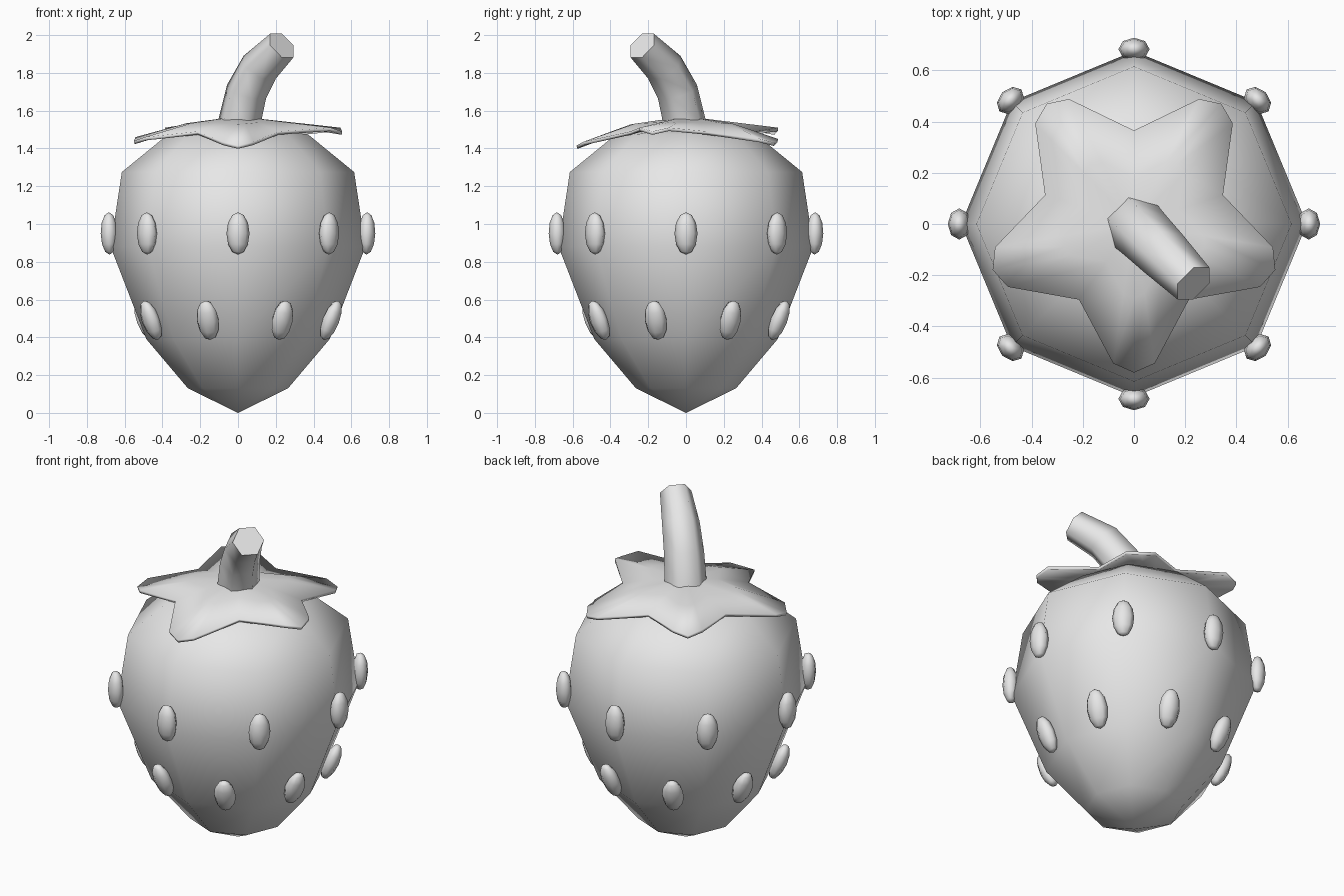
import bpy, bmesh, math
from mathutils import Vector, Matrix

if "Cube" in bpy.data.objects:
    bpy.data.objects.remove(bpy.data.objects["Cube"])

grey = bpy.data.materials.new("plain grey")
grey.diffuse_color = (0.8, 0.8, 0.8, 1)
grey.use_nodes = True
grey.node_tree.nodes["Principled BSDF"].inputs["Base Color"].default_value = grey.diffuse_color


def finish(bm, name, angle):
    bmesh.ops.recalc_face_normals(bm, faces=bm.faces)
    mesh = bpy.data.meshes.new(name)
    bm.to_mesh(mesh)
    bm.free()
    ob = bpy.data.objects.new(name, mesh)
    bpy.context.collection.objects.link(ob)
    mesh.materials.append(grey)
    bpy.ops.object.select_all(action='DESELECT')
    ob.select_set(True)
    bpy.context.view_layer.objects.active = ob
    bpy.ops.object.shade_smooth_by_angle(angle=math.radians(angle))
    return ob


def bridge(bm, a, b):
    n = len(a)
    for i in range(n):
        bm.faces.new((a[i], a[(i + 1) % n], b[(i + 1) % n], b[i]))


def fan(bm, ring, point):
    for i in range(len(ring)):
        bm.faces.new((ring[i], ring[(i + 1) % len(ring)], point))


# Fruit body: eight-sided lathe
bm = bmesh.new()
profile = [(0.265, 0.13), (0.485, 0.39), (0.675, 0.88), (0.615, 1.275), (0.37, 1.475)]
rings = [[bm.verts.new((r * math.cos(k * math.pi / 4), r * math.sin(k * math.pi / 4), z))
          for k in range(8)] for r, z in profile]
for a, b in zip(rings, rings[1:]):
    bridge(bm, a, b)
fan(bm, rings[0], bm.verts.new((0, 0, 0)))
fan(bm, rings[-1], bm.verts.new((0, 0, 1.51)))
finish(bm, "fruit_body", 60)

# Seeds: two rings of eight, the lower one leaning with the surface
def seed_ring(name, radius, z, start, tilt):
    for k in range(8):
        a = math.radians(start + 45 * k)
        bm = bmesh.new()
        bmesh.ops.create_uvsphere(bm, u_segments=8, v_segments=6, radius=1)
        bm.transform(Matrix.Translation((radius * math.cos(a), radius * math.sin(a), z))
                     @ Matrix.Rotation(a, 4, 'Z')
                     @ Matrix.Rotation(math.radians(tilt), 4, 'Y')
                     @ Matrix.Diagonal((0.045, 0.061, 0.112, 1)))
        finish(bm, f"{name}_{k + 1}", 60)


seed_ring("upper_seed", 0.682, 0.95, 0, 1)
seed_ring("lower_seed", 0.518, 0.49, -63, 22)

# Leaf cap: five blunt points with drooping tips, valleys between them
tip_z = [1.415, 1.49, 1.43, 1.49, 1.44]
outline = []
for k in range(5):
    a = math.radians(-90 + 72 * k)
    for da, r, dz in ((-8.5, 0.55, 0.02), (0, 0.58, 0), (8.5, 0.55, 0.02), (36, 0.365, None)):
        t = a + math.radians(da)
        z = 1.49 if dz is None else tip_z[k] + dz
        outline.append(Vector((r * math.cos(t), r * math.sin(t), z)))
bm = bmesh.new()
outer = [bm.verts.new(p) for p in outline]
inner = [bm.verts.new((p.x * 0.5, p.y * 0.5, 1.535 + 0.12 * (p.z - 1.47))) for p in outline]
bridge(bm, outer, inner)
fan(bm, inner, bm.verts.new((0, 0, 1.57)))
leaf = finish(bm, "leaf_cap", 60)
solid = leaf.modifiers.new("thickness", 'SOLIDIFY')
solid.thickness = 0.018
solid.offset = -1

# Stem: six-sided tube bending toward the front right
path = [(0.01, 1.55, 0.117), (0.045, 1.70, 0.112), (0.115, 1.83, 0.105), (0.232, 1.945, 0.088)]
lean = [4, 22, 42, 55]
side = Vector((1, 1, 0)).normalized()
forward = Vector((1, -1, 0)).normalized()
bm = bmesh.new()
rings = []
for (d, z, r), ang in zip(path, lean):
    ang = math.radians(ang)
    up = forward * math.cos(ang) - Vector((0, 0, 1)) * math.sin(ang)
    c = Vector((d, -d, z))
    rings.append([bm.verts.new(c + r * (side * math.cos(k * math.pi / 3) + up * math.sin(k * math.pi / 3)))
                  for k in range(6)])
for a, b in zip(rings, rings[1:]):
    bridge(bm, a, b)
bm.faces.new(rings[0])
bm.faces.new(rings[-1])
finish(bm, "stem", 65)
